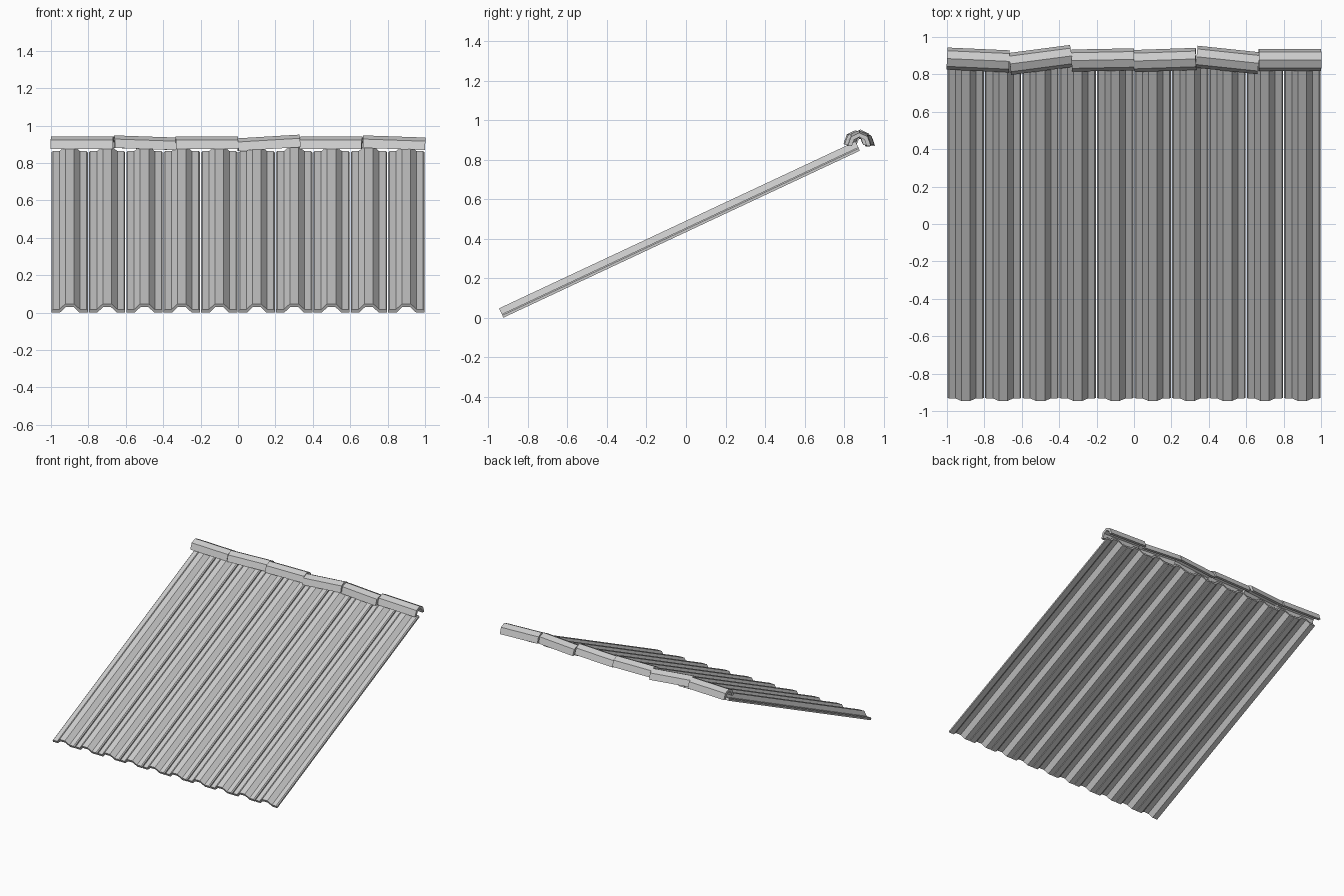
import bpy, bmesh
from math import radians, sin, cos, pi
from mathutils import Matrix

cube = bpy.data.objects.get("Cube")
if cube:
    bpy.data.objects.remove(cube)

grey = bpy.data.materials.new("light_grey_metal")
grey.use_nodes = True
COLOUR = (0.6, 0.6, 0.6, 1)
grey.diffuse_color = COLOUR
grey.node_tree.nodes["Principled BSDF"].inputs["Base Color"].default_value = COLOUR


def sheet(name, outer, inner, length, matrix):
    """Extrude the band between two open profiles along local y."""
    bm = bmesh.new()
    rows = [[bm.verts.new((u, y, h)) for u, h in line]
            for y in (0, length) for line in (outer, inner)]
    out0, in0, out1, in1 = rows
    last = len(outer) - 1
    for i in range(last):
        j = i + 1
        for a, b in ((out0, out1), (in0, in1), (out0, in0), (out1, in1)):
            bm.faces.new((a[i], a[j], b[j], b[i]))
    for i in (0, last):
        bm.faces.new((out0[i], out1[i], in1[i], in0[i]))
    bmesh.ops.recalc_face_normals(bm, faces=bm.faces)
    mesh = bpy.data.meshes.new(name)
    bm.to_mesh(mesh)
    bm.free()
    mesh.materials.append(grey)
    obj = bpy.data.objects.new(name, mesh)
    obj.matrix_world = matrix
    bpy.context.collection.objects.link(obj)


# Ribbed roof panels: chamfered edges and one raised rib each
THICK, RIB = 0.02, 0.052
half = [(-0.097, THICK - 0.007), (-0.09, THICK), (-0.055, THICK), (-0.023, RIB)]
top = half + [(-x, h) for x, h in reversed(half)]
under = [(x * 0.96 if abs(x) < 0.06 else x, max(h - THICK, 0)) for x, h in top]
slope = Matrix.Rotation(radians(25.1), 4, 'X')
for n in range(10):
    place = Matrix.Translation((-0.9 + 0.2 * n, -0.924, 0))
    sheet(f"roof_panel_{n + 1}", top, under, 1.992, place @ slope)


# Ridge caps: four-sided arches, each laid slightly crooked
def arch(ry, rz):
    return [(-ry * cos(a), rz * sin(a)) for a in (pi * k / 4 for k in range(5))]


WIDTH = 1 / 3
LAY = [(-0.045, 0.0), (0.13, -0.035), (0.02, 0.0),
       (0.035, 0.06), (-0.105, 0.0), (0.0, -0.035)]  # yaw, tilt
for n, (yaw, tilt) in enumerate(LAY):
    place = (Matrix.Translation((-1 + WIDTH * (n + 0.5), 0.877, 0.875))
             @ Matrix.Rotation(yaw, 4, 'Z') @ Matrix.Rotation(-tilt, 4, 'Y')
             @ Matrix.Rotation(-pi / 2, 4, 'Z')
             @ Matrix.Translation((0, -WIDTH / 2, 0)))
    sheet(f"ridge_cap_{n + 1}", arch(0.059, 0.067), arch(0.037, 0.045), WIDTH, place)
